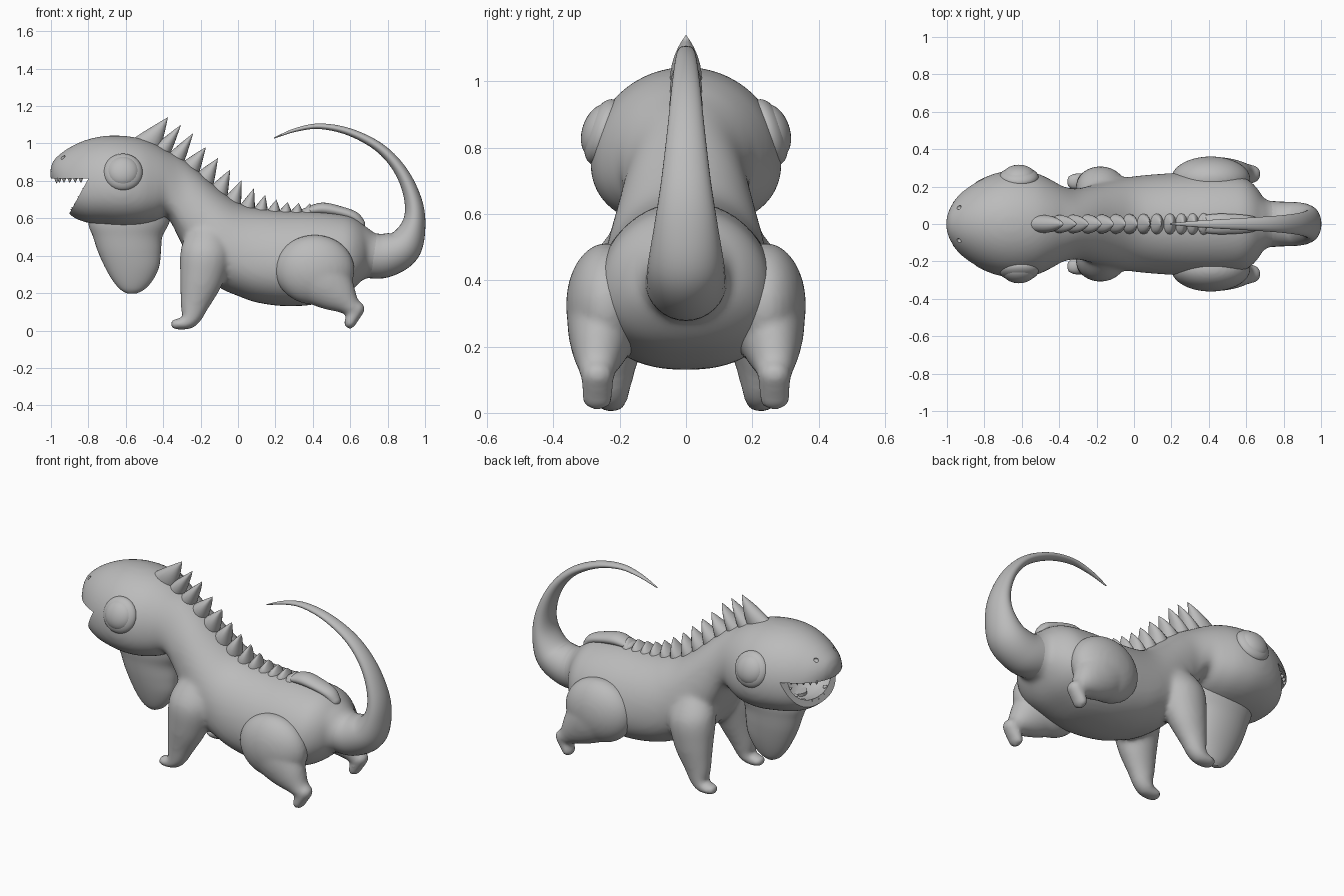
import bpy, bmesh, math
from mathutils import Vector, Matrix

if "Cube" in bpy.data.objects:
    bpy.data.objects.remove(bpy.data.objects["Cube"])

grey = bpy.data.materials.new("plain grey")
grey.diffuse_color = (0.5, 0.5, 0.5, 1)
grey.use_nodes = True
grey.node_tree.nodes["Principled BSDF"].inputs["Base Color"].default_value = grey.diffuse_color
SEG = 32


def finish(name, bm):
    bmesh.ops.recalc_face_normals(bm, faces=bm.faces)
    me = bpy.data.meshes.new(name)
    bm.to_mesh(me)
    bm.free()
    ob = bpy.data.objects.new(name, me)
    bpy.context.collection.objects.link(ob)
    me.materials.append(grey)
    smooth(ob)
    return ob


def activate(ob):
    bpy.ops.object.select_all(action='DESELECT')
    ob.select_set(True)
    bpy.context.view_layer.objects.active = ob


def smooth(ob):
    activate(ob)
    bpy.ops.object.shade_smooth_by_angle(angle=math.radians(40))


def blend(ob, others, voxel, iterations, cutters=()):
    """Fuse parts into one smooth skin, then cut holes."""
    activate(ob)
    for o in others:
        o.select_set(True)
    bpy.ops.object.join()
    rm = ob.modifiers.new("blend", 'REMESH')
    rm.mode, rm.voxel_size = 'VOXEL', voxel
    sm = ob.modifiers.new("soften", 'SMOOTH')
    sm.factor, sm.iterations = .5, iterations
    for c in cutters:
        c.hide_render = True
        b = ob.modifiers.new("cut", 'BOOLEAN')
        b.operation, b.solver, b.object = 'DIFFERENCE', 'EXACT', c
    activate(ob)
    for m in list(ob.modifiers):
        bpy.ops.object.modifier_apply(modifier=m.name)
    for c in cutters:
        bpy.data.objects.remove(c)
    smooth(ob)


def spline(pts, n=5):
    """Catmull-Rom through tuples of any length."""
    out = []
    for i in range(len(pts) - 1):
        p0, p1, p2, p3 = (pts[max(0, min(len(pts) - 1, i + k))] for k in (-1, 0, 1, 2))
        for j in range(n):
            t = j / n
            out.append(tuple(0.5 * (2 * b + (c - a) * t + (2 * a - 5 * b + 4 * c - d) * t * t
                                    + (3 * b - a - 3 * c + d) * t ** 3)
                             for a, b, c, d in zip(p0, p1, p2, p3)))
    return out + [tuple(pts[-1])]


def loft(name, rings):
    bm = bmesh.new()
    vs = [[bm.verts.new(p) for p in r] for r in rings]
    n = len(vs[0])
    for a, b in zip(vs, vs[1:]):
        for i in range(n):
            bm.faces.new((a[i], a[(i + 1) % n], b[(i + 1) % n], b[i]))
    bm.faces.new(vs[0])
    bm.faces.new(vs[-1])
    return finish(name, bm)


def tube(name, pts, n=5):
    """Tube along (x, y, z, radius in xz plane, radius in y) with rounded ends."""
    s = spline(pts, n)
    stations = []
    for i, p in enumerate(s):
        a, b = s[max(0, i - 1)], s[min(len(s) - 1, i + 1)]
        t = Vector((b[0] - a[0], 0, b[2] - a[2])).normalized()
        stations.append((Vector(p[:3]), t, max(p[3], .002), max(p[4], .002)))

    def cap(st, sign):
        c, t, a, b = st
        return [(c + t * sign * min(a, b) * math.sin(k), t, a * math.cos(k), b * math.cos(k))
                for k in (0.35, 0.7, 1.05, 1.4)]
    stations = cap(stations[0], -1)[::-1] + stations + cap(stations[-1], 1)
    rings = []
    for c, t, a, b in stations:
        nrm = Vector((-t.z, 0, t.x))
        rings.append([c + nrm * a * math.cos(2 * math.pi * k / SEG)
                      + Vector((0, b * math.sin(2 * math.pi * k / SEG), 0)) for k in range(SEG)])
    return loft(name, rings)


def ellipsoid(name, c, r, tilt=0):
    bm = bmesh.new()
    m = Matrix.Translation(c) @ Matrix.Rotation(tilt, 4, 'X') @ Matrix.Diagonal((*r, 1))
    bmesh.ops.create_uvsphere(bm, u_segments=32, v_segments=20, radius=1, matrix=m)
    return finish(name, bm)


def cone(bm, base, tip, rx, ry, bx=1.4, by=1.4, seg=10, steps=4, slope=0):
    """Pointed spike; bx and by set how full it is along each axis."""
    base, tip = Vector(base), Vector(tip)
    q = Matrix() if slope else (tip - base).to_track_quat('Z', 'Y').to_matrix().to_4x4()
    rings = []
    for j in range(steps):
        t = j / steps
        ring = []
        for i in range(seg):
            a = 2 * math.pi * i / seg
            x = rx * math.cos(a) * (1 - t ** bx)
            o = Vector((x, ry * math.sin(a) * (1 - t ** by), -x * slope))
            ring.append(bm.verts.new(base.lerp(tip, t) + q @ o))
        rings.append(ring)
    top = bm.verts.new(tip)
    for a, b in zip(rings, rings[1:]):
        for i in range(seg):
            bm.faces.new((a[i], a[(i + 1) % seg], b[(i + 1) % seg], b[i]))
    for i in range(seg):
        bm.faces.new((rings[-1][i], rings[-1][(i + 1) % seg], top))
    bm.faces.new(rings[0])


# head, neck and torso: slices (x, top, bottom, half width)
slices = spline([
    (-1.004, .865, .815, .03), (-.987, .91, .78, .08), (-.95, .945, .70, .14), (-.9, .98, .62, .19),
    (-.82, 1.017, .58, .24), (-.72, 1.04, .565, .277), (-.62, 1.042, .555, .289),
    (-.52, 1.027, .56, .272), (-.44, .997, .58, .235), (-.375, .96, .60, .20),
    (-.3, .92, .46, .19), (-.22, .86, .33, .21), (-.1, .755, .23, .24), (0, .685, .185, .255),
    (.1, .655, .15, .265), (.25, .64, .13, .274), (.4, .637, .138, .274), (.52, .627, .172, .265),
    (.6, .612, .21, .243), (.66, .575, .265, .19), (.69, .53, .31, .135), (.70, .46, .36, .06)], 4)


def at(x, k):
    for a, b in zip(slices, slices[1:]):
        if a[0] <= x <= b[0]:
            return a[k] + (b[k] - a[k]) * (x - a[0]) / (b[0] - a[0])


rings = []
for x, top, bot, w in slices:
    mid = bot + .42 * (top - bot)
    ring = []
    for i in range(48):
        c, s = math.cos(2 * math.pi * i / 48), math.sin(2 * math.pi * i / 48)
        h, e = (top - mid, 1.0) if s > 0 else (mid - bot, .86)
        ring.append((x, w * math.copysign(abs(c) ** e, c), mid + h * math.copysign(abs(s) ** e, s)))
    rings.append(ring)
body = loft("body", rings)

# front legs and tail root, blended into the body
parts = [tube("front_leg", [(-.15, s * .125, .56, .09, .09), (-.17, s * .18, .43, .135, .122),
                            (-.195, s * .203, .28, .118, .10), (-.23, s * .215, .15, .082, .069),
                            (-.252, s * .222, .068, .055, .054), (-.285, s * .225, .038, .036, .049),
                            (-.335, s * .226, .034, .030, .045)]) for s in (-1, 1)]
parts.append(tube("tail_root", [(.5, 0, .43, .17, .2), (.62, 0, .42, .155, .18), (.69, 0, .405, .13, .14),
                                (.74, 0, .40, .117, .12)]))

# mouth wedge, mouth cavity and nostrils are cut away
bm = bmesh.new()
wedge = [(-1.2, .812), (-.8, .812), (-.905, .62), (-1.2, .4)]
f = bm.faces.new([bm.verts.new((x, -.5, z)) for x, z in wedge])
ext = bmesh.ops.extrude_face_region(bm, geom=[f])
bmesh.ops.translate(bm, vec=(0, 1, 0), verts=[v for v in ext['geom'] if isinstance(v, bmesh.types.BMVert)])
cutters = [finish("mouth_wedge", bm), ellipsoid("mouth_cavity", (-.82, 0, .76), (.13, .19, .12))]
cutters += [ellipsoid("nostril_cut", (-.935, s * .088, .925), (.016, .012, .012)) for s in (-1, 1)]
blend(body, parts, .0135, 14, cutters)

# teeth along the upper and lower jaw
bm = bmesh.new()
for x in (-.955, -.93, -.9, -.87, -.84):
    for s in (-1, 1):
        y = s * at(x, 3) * .84
        cone(bm, (x, y, .82), (x, y, .789), .013, .013)
cone(bm, (-.97, 0, .82), (-.97, 0, .785), .013, .013)
n = Vector((-.875, 0, .484))
for k in range(-4, 5):
    a = k * math.radians(18)
    d = .188 * math.cos(a)
    p = Vector((-.8 - .484 * d, .18 * math.sin(a), .81 - .875 * d))
    cone(bm, p - n * .022, p + n * .006, .013, .013)
finish("teeth", bm)

# throat flap: slices (z, front x, back x, half thickness)
rings = []
for z, x0, x1, w in spline([(.66, -.80, -.34, .11), (.57, -.80, -.37, .11), (.50, -.775, -.405, .10),
                            (.42, -.748, -.412, .09), (.34, -.712, -.422, .075), (.27, -.672, -.455, .056),
                            (.22, -.63, -.50, .036), (.197, -.59, -.545, .015)]):
    rings.append([((x0 + x1) / 2 + (x1 - x0) / 2 * math.cos(a), w * math.sin(a), z)
                  for a in (2 * math.pi * i / SEG for i in range(SEG))])
loft("throat_flap", rings)

# tail
tube("tail", [(.68, 0, .405, .122, .128), (.78, 0, .40, .118, .12),
              (.885, 0, .45, .10, .115), (.94, 0, .57, .063, .095), (.935, 0, .70, .046, .075),
              (.872, 0, .85, .034, .057), (.76, 0, .975, .026, .044), (.6, 0, 1.06, .02, .033),
              (.44, 0, 1.092, .015, .024), (.31, 0, 1.073, .01, .015), (.195, 0, 1.03, .003, .004)], 7)

# hind legs with feet, and eyes
for s, side in ((-1, "right"), (1, "left")):
    thigh = ellipsoid("hind_leg_" + side, (.41, s * .24, .325), (.213, .122, .187))
    leg = tube("shin", [(.41, s * .245, .31, .155, .115), (.475, s * .252, .25, .142, .104),
                        (.54, s * .26, .19, .105, .083), (.592, s * .266, .14, .062, .06),
                        (.625, s * .267, .11, .045, .05)])
    foot = tube("foot", [(.638, s * .267, .116, .04, .047), (.612, s * .267, .07, .036, .047),
                         (.598, s * .267, .04, .031, .046)])
    blend(thigh, [leg, foot], .011, 9)
    ellipsoid("eyelid_" + side, (-.615, s * .25, .847), (.105, .05, .103), s * .33)
    ellipsoid("eyeball_" + side, (-.615, s * .257, .849), (.088, .056, .086), s * .33)

# back spines, getting smaller toward the tail
tips = [(-.375, 1.14), (-.305, 1.10), (-.24, 1.055), (-.172, .98), (-.107, .922), (-.042, .86), (.02, .805),
        (.085, .76), (.145, .725), (.205, .70), (.265, .687), (.325, .682), (.385, .68)]
bm = bmesh.new()
for i, (x, z) in enumerate(tips):
    bx = x - max(.015, .115 - .011 * i)
    bz = at(bx, 1)
    slope = max(.02, (at(bx - .02, 1) - at(bx + .02, 1)) / .04)
    cone(bm, (bx, 0, bz - .02), (x, 0, z), .072 if i == 0 else .042, .048 + .001 * i,
         1.15, 2.2, 16, 8, slope)
finish("back_spines", bm)
tube("rear_ridge", [(.36, 0, .635, .02, .045), (.45, 0, .65, .034, .055), (.55, 0, .633, .03, .052),
                    (.62, 0, .607, .03, .045), (.65, 0, .57, .03, .035)])
